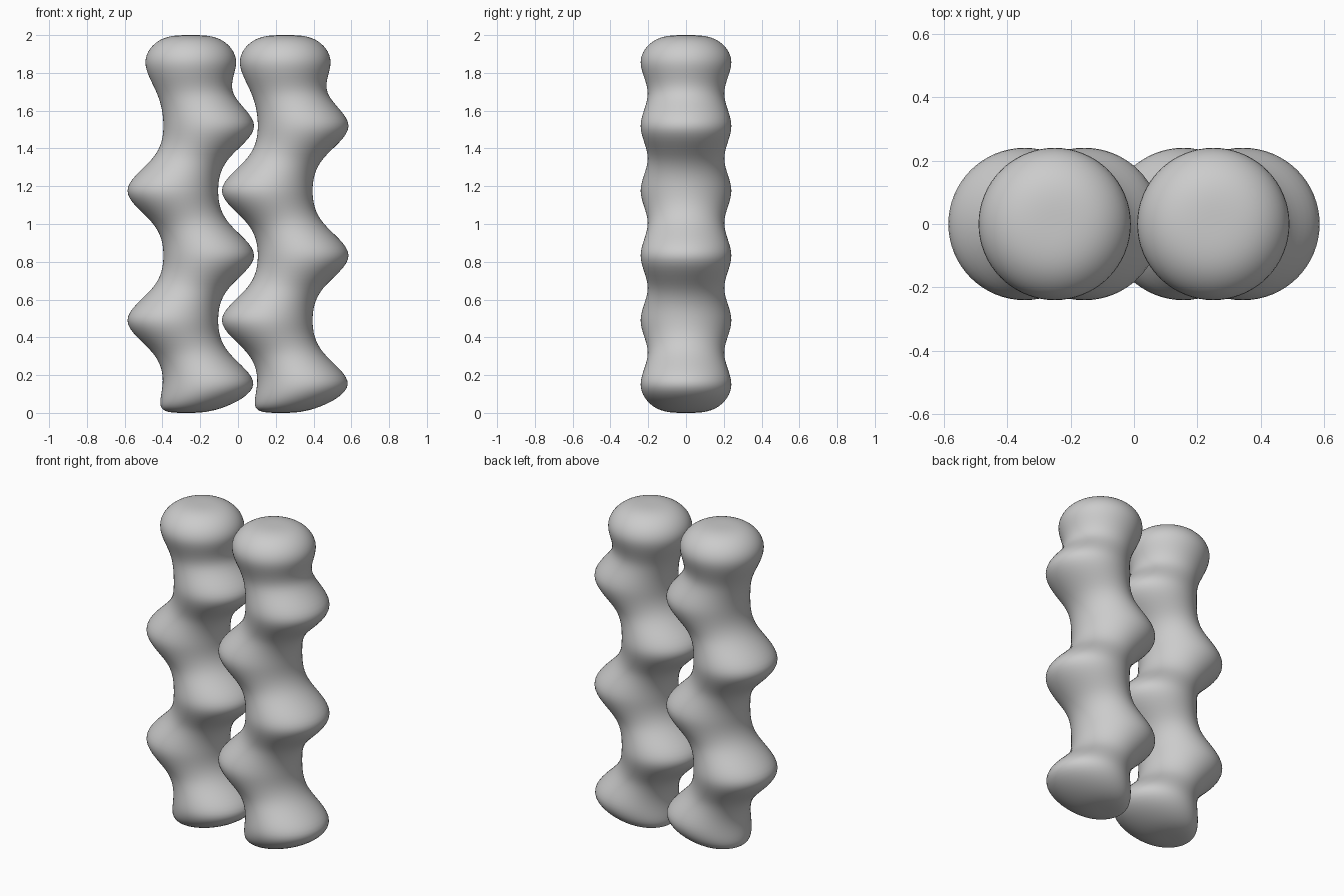
import bpy, bmesh, math

if "Cube" in bpy.data.objects:
    bpy.data.objects.remove(bpy.data.objects["Cube"])

SIDES = 64
STEPS = 8          # rings per control span
PITCH = 0.1715     # height between control rings
SWAY, WIDE, NARROW = 0.1425, 0.2775, 0.165


def control_rings():
    """(height, sideways offset, radius), bottom cap to top cap."""
    rings = [(0, -0.025, -NARROW), (0, -0.025, 0), (0, -0.025, NARROW)]
    for i in range(11):
        sway = (SWAY, 0, -SWAY, 0)[i % 4] if i < 10 else 0
        rings.append((0.147 + i * PITCH, sway, NARROW if i % 2 else WIDE))
    return rings + [(2, 0, NARROW), (2, 0, 0), (2, 0, -NARROW)]


def spline(p, t):
    """Uniform cubic B-spline through four control rings."""
    w = ((1 - t) ** 3, 3 * t ** 3 - 6 * t * t + 4,
         -3 * t ** 3 + 3 * t * t + 3 * t + 1, t ** 3)
    return [sum(a * q[k] for a, q in zip(w, p)) / 6 for k in range(3)]


def wavy_column(name, x):
    ctrl = control_rings()
    path = [spline(ctrl[i:i + 4], s / STEPS)
            for i in range(len(ctrl) - 3) for s in range(STEPS)]
    bm = bmesh.new()
    bottom = bm.verts.new((path[0][1], 0, path[0][0]))
    loops = []
    for z, c, r in path[1:]:
        loops.append([bm.verts.new((c + r * math.cos(a), r * math.sin(a), z))
                      for a in (2 * math.pi * k / SIDES for k in range(SIDES))])
    top = bm.verts.new((0, 0, 2))
    for k in range(SIDES):
        n = (k + 1) % SIDES
        for lo, hi in zip(loops, loops[1:]):
            bm.faces.new((lo[k], lo[n], hi[n], hi[k]))
        bm.faces.new((bottom, loops[0][n], loops[0][k]))
        bm.faces.new((top, loops[-1][k], loops[-1][n]))
    bmesh.ops.recalc_face_normals(bm, faces=bm.faces)
    for f in bm.faces:
        f.smooth = True
    mesh = bpy.data.meshes.new(name)
    bm.to_mesh(mesh)
    bm.free()
    obj = bpy.data.objects.new(name, mesh)
    obj.location.x = x
    bpy.context.collection.objects.link(obj)


# Two identical swaying columns side by side
wavy_column("left_column", -0.25)
wavy_column("right_column", 0.25)
